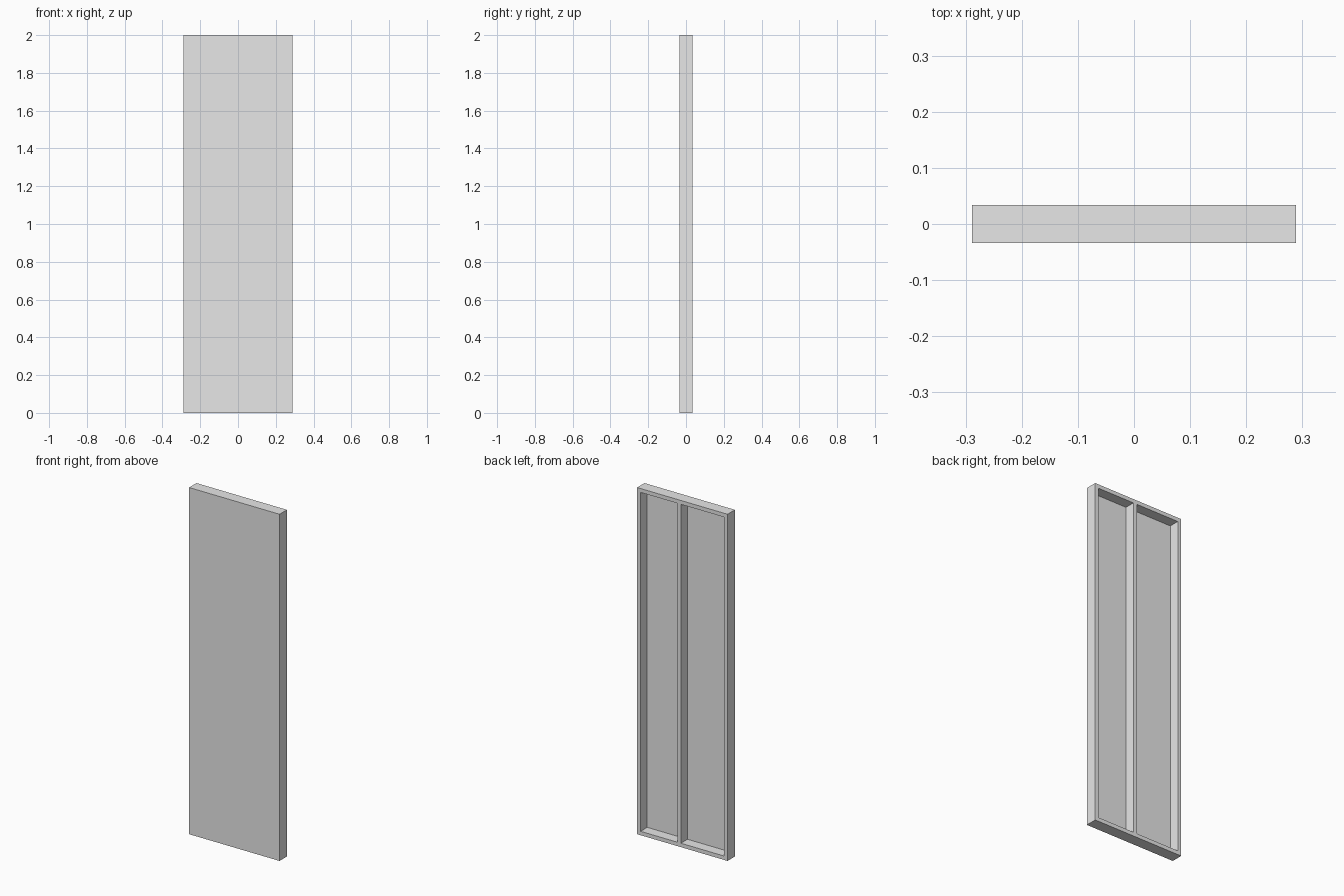
import bpy

cube = bpy.data.objects.get("Cube")
if cube:
    bpy.data.objects.remove(cube, do_unlink=True)

WIDTH, DEPTH, HEIGHT = 0.577, 0.067, 2.0
SHEET = 0.007      # thickness of the front sheet
STUD = 0.0225      # face width of the framing members

COLOUR = (0.8, 0.8, 0.8, 1)
grey = bpy.data.materials.new("plain_grey")
grey.use_nodes = True
grey.diffuse_color = COLOUR
for node in grey.node_tree.nodes:
    if node.type == 'BSDF_PRINCIPLED':
        node.inputs["Base Color"].default_value = COLOUR


def box(name, low, high):
    """Add a box spanning two opposite corners."""
    centre = [(a + b) / 2 for a, b in zip(low, high)]
    bpy.ops.mesh.primitive_cube_add(size=1, location=centre)
    obj = bpy.context.object
    obj.name = name
    obj.scale = [b - a for a, b in zip(low, high)]
    bpy.ops.object.transform_apply(location=False, rotation=False, scale=True)
    obj.data.materials.append(grey)
    return obj


side, front, back = WIDTH / 2, -DEPTH / 2, DEPTH / 2
frame_front = front + SHEET

# Front sheet
box("front_sheet", (-side, front, 0), (side, frame_front, HEIGHT))

# Top and bottom plates
for name, z in (("bottom_plate", 0), ("top_plate", HEIGHT - STUD)):
    box(name, (-side, frame_front, z), (side, back, z + STUD))

# Upright studs, the middle one set slightly off centre
for name, x in (("right_stud", -side), ("middle_stud", 0.009), ("left_stud", side - STUD)):
    box(name, (x, frame_front, STUD), (x + STUD, back, HEIGHT - STUD))
